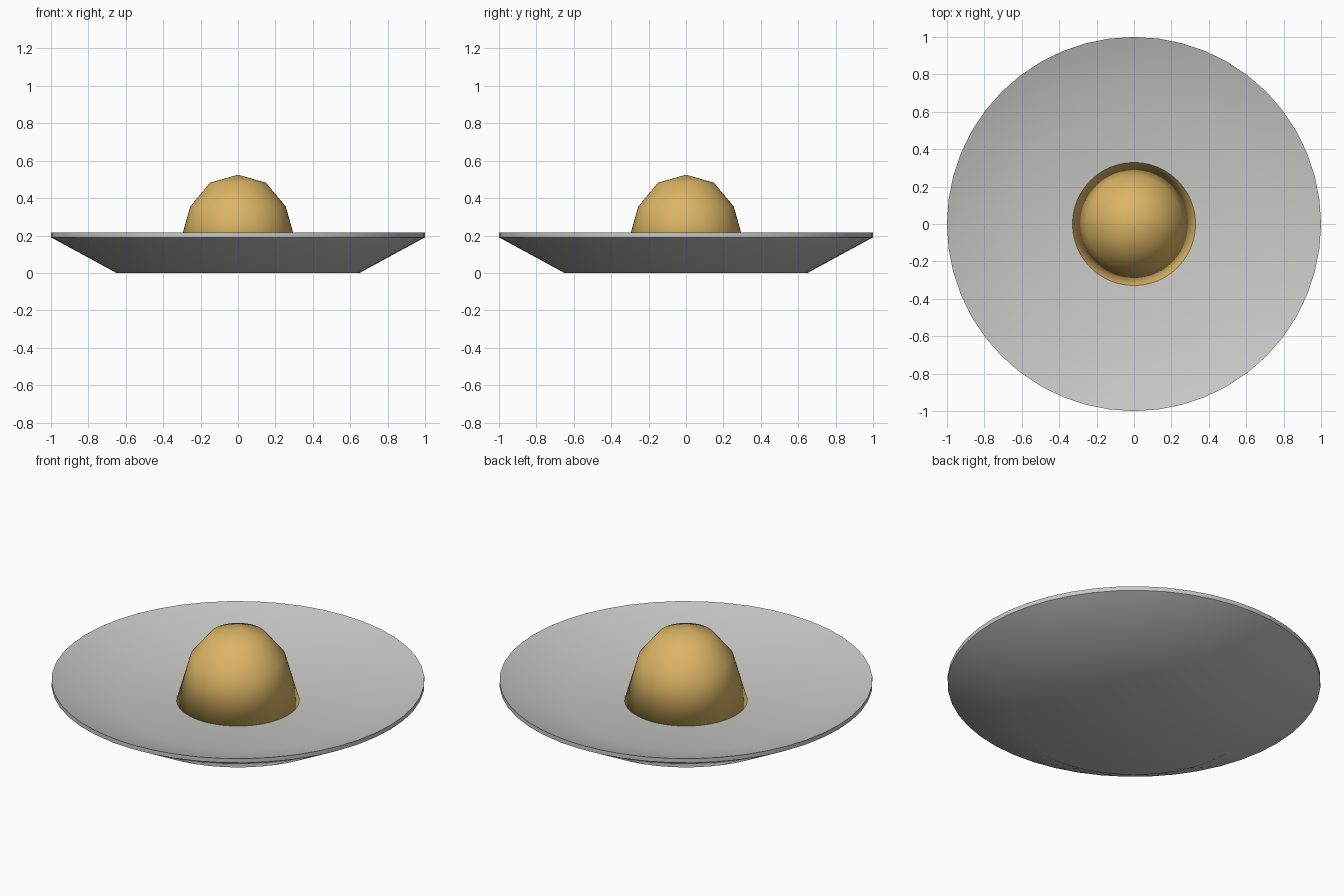
import bpy, bmesh, math

cube = bpy.data.objects.get("Cube")
if cube:
    bpy.data.objects.remove(cube)

SIDES = 48


def material(name, rgb):
    mat = bpy.data.materials.new(name)
    mat.use_nodes = True
    mat.diffuse_color = (*rgb, 1)
    mat.node_tree.nodes["Principled BSDF"].inputs["Base Color"].default_value = (*rgb, 1)
    return mat


def lathe(name, profile, mat, sharp_angle):
    """Turn a (radius, height) profile around z; edges above sharp_angle stay crisp."""
    bm = bmesh.new()
    verts = [bm.verts.new((r, 0, z)) for r, z in profile]
    edges = [bm.edges.new(pair) for pair in zip(verts, verts[1:])]
    bmesh.ops.spin(bm, geom=verts + edges, cent=(0, 0, 0), axis=(0, 0, 1),
                   angle=math.tau, steps=SIDES, use_merge=True)
    bmesh.ops.remove_doubles(bm, verts=bm.verts, dist=0.0005)
    bmesh.ops.recalc_face_normals(bm, faces=bm.faces)
    for face in bm.faces:
        face.smooth = True
    for edge in bm.edges:
        edge.smooth = edge.calc_face_angle(0) < sharp_angle
    mesh = bpy.data.meshes.new(name)
    bm.to_mesh(mesh)
    bm.free()
    mesh.materials.append(mat)
    obj = bpy.data.objects.new(name, mesh)
    bpy.context.collection.objects.link(obj)
    return obj


silver = material("silver grey", (0.58, 0.58, 0.57))
gold = material("warm gold", (0.71, 0.46, 0.13))

# Shallow dish: flat foot, flared underside, thin crisp rim, sunken flat well
lathe("dish", [(0, 0), (0.65, 0), (1, 0.19), (1, 0.215), (0.65, 0.095), (0, 0.095)],
      silver, math.radians(35))

# Dome with a stepped profile standing in the well, smooth all over
lathe("dome", [(0, 0.525), (0.15, 0.482), (0.255, 0.355), (0.332, 0.085), (0, 0.085)],
      gold, math.pi)
